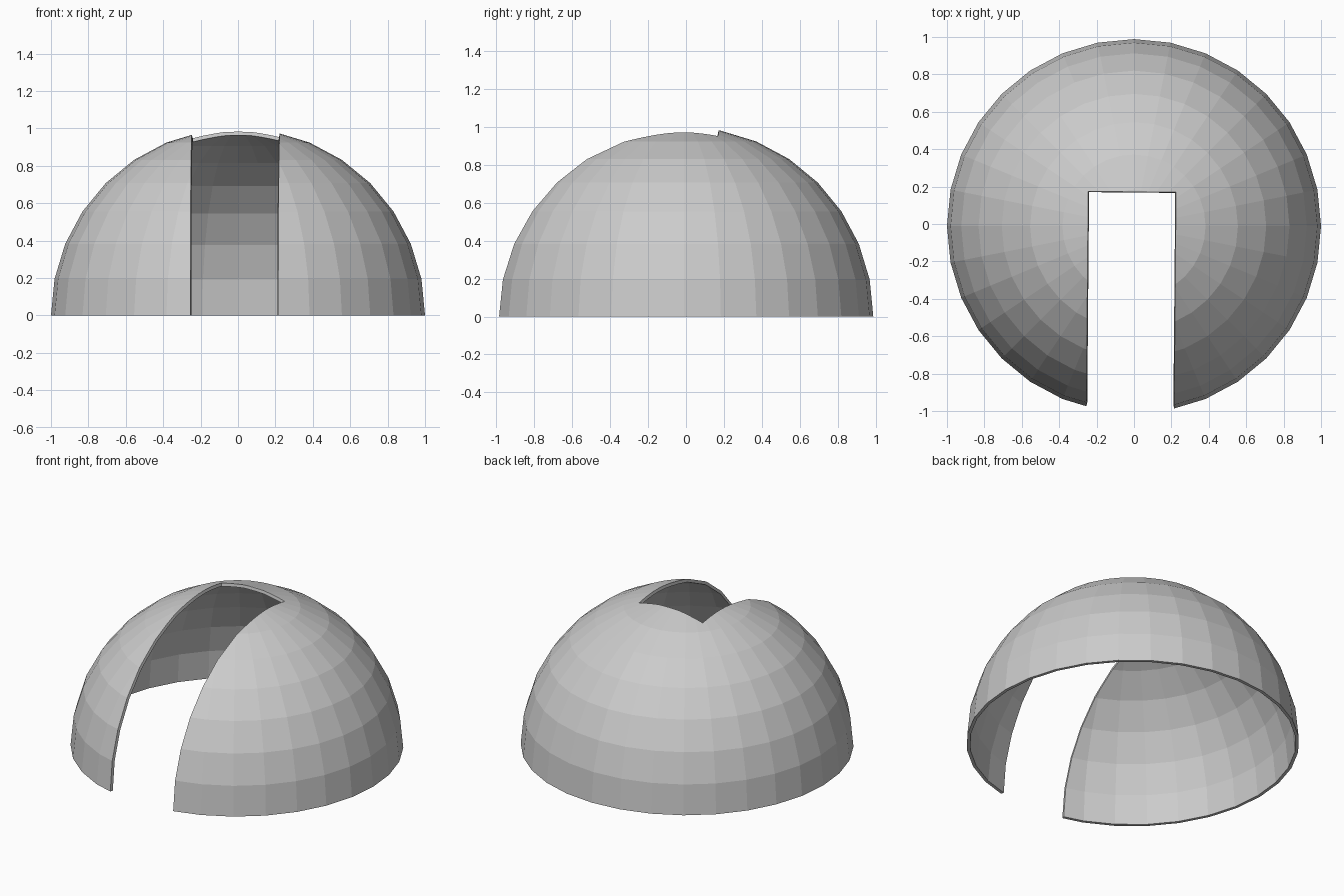
import bpy, bmesh
from math import radians
from mathutils import Matrix

if "Cube" in bpy.data.objects:
    bpy.data.objects.remove(bpy.data.objects["Cube"])

THICKNESS = 0.02
SLOT_HALF_WIDTH = 0.235
CENTRE_Y = -0.0115

# Outer dome surface: the upper half of a 32 x 16 sphere
bm = bmesh.new()
bmesh.ops.create_uvsphere(bm, u_segments=32, v_segments=16, radius=1.0)
bmesh.ops.delete(bm, geom=[v for v in bm.verts if v.co.z < -0.001], context="VERTS")

# Slightly turned frame of the slot, with its origin at the middle of the back edge
slot = (Matrix.Translation((-0.01, 0.172 - CENTRE_Y, 0))
        @ Matrix.Rotation(radians(-0.5), 4, "Z"))
to_slot = slot.inverted()


def slice_surface(point, normal):
    """Cut new edges along a plane given in the slot frame."""
    geom = bm.verts[:] + bm.edges[:] + bm.faces[:]
    bmesh.ops.bisect_plane(bm, geom=geom, dist=1e-5, plane_co=slot @ point,
                           plane_no=slot.to_3x3() @ normal)


def in_slot(face):
    p = to_slot @ face.calc_center_median()
    return abs(p.x) < SLOT_HALF_WIDTH and p.y < 0


# Open the slot from the front rim past the crown
X = Matrix.Identity(3)[0].copy()
Y = Matrix.Identity(3)[1].copy()
slice_surface(X * SLOT_HALF_WIDTH, X)
slice_surface(X * -SLOT_HALF_WIDTH, X)
slice_surface(X * 0, Y)
bmesh.ops.delete(bm, geom=[f for f in bm.faces if in_slot(f)], context="FACES")

# Thicken inwards: extrude the whole surface and shrink the copy
result = bmesh.ops.extrude_face_region(bm, geom=bm.faces[:], use_keep_orig=True)
inner = [g for g in result["geom"] if isinstance(g, bmesh.types.BMVert)]
bmesh.ops.scale(bm, verts=inner, vec=(1 - THICKNESS,) * 3)
bmesh.ops.recalc_face_normals(bm, faces=bm.faces[:])
bmesh.ops.translate(bm, verts=bm.verts[:], vec=(0, CENTRE_Y, 0))

mesh = bpy.data.meshes.new("dome_shell")
bm.to_mesh(mesh)
bm.free()
dome = bpy.data.objects.new("dome_shell", mesh)
bpy.context.collection.objects.link(dome)
